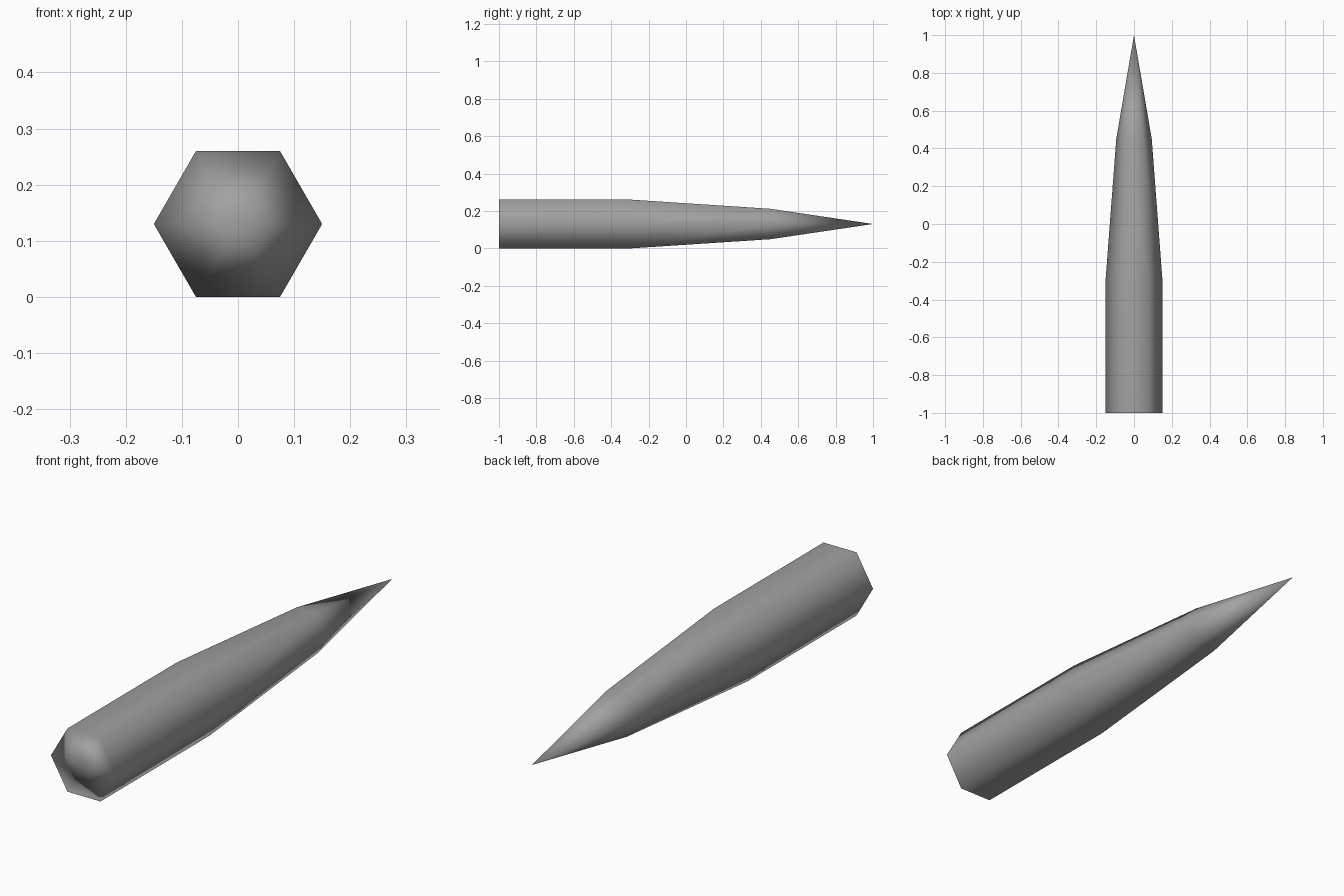
import bpy
import bmesh
from math import cos, sin, tau
from mathutils import Vector

if "Cube" in bpy.data.objects:
    bpy.data.objects.remove(bpy.data.objects["Cube"], do_unlink=True)

SIDES = 6
AXIS_Z = 0.13
# Rings from the flat base to the point: position, radius, forward lean of the normal
RINGS = [(-1.0, 0.15, 0.0), (-0.29, 0.15, 0.04), (0.45, 0.094, 0.12)]

# Plain grey metal
metal = bpy.data.materials.new("grey_metal")
metal.use_nodes = True
grey = (0.36, 0.36, 0.36, 1.0)
metal.diffuse_color = grey
metal.node_tree.nodes["Principled BSDF"].inputs["Base Color"].default_value = grey

bm = bmesh.new()
normals = []


def add_vert(x, y, z, normal):
    normals.append(Vector(normal).normalized())
    return bm.verts.new((x, y, z))


# Six-sided body rings
loops = []
for y, radius, lean in RINGS:
    ring = []
    for i in range(SIDES):
        c, s = cos(tau * i / SIDES), sin(tau * i / SIDES)
        ring.append(add_vert(radius * c, y, AXIS_Z + radius * s, (c, lean, s)))
    loops.append(ring)
base = add_vert(0, -1, AXIS_Z, (0, -1, 0))
tip = add_vert(0, 1, AXIS_Z, (0, 1, 0))

# Base fan, tapering walls and pointed nose
for i in range(SIDES):
    j = (i + 1) % SIDES
    bm.faces.new((base, loops[0][i], loops[0][j]))
    for a, b in zip(loops, loops[1:]):
        bm.faces.new((a[i], b[i], b[j], a[j]))
    bm.faces.new((loops[-1][i], tip, loops[-1][j]))

bmesh.ops.recalc_face_normals(bm, faces=bm.faces)
for face in bm.faces:
    face.smooth = True

mesh = bpy.data.meshes.new("pointed_body")
bm.to_mesh(mesh)
bm.free()
mesh.materials.append(metal)
# Rounded shading over the whole body
mesh.normals_split_custom_set_from_vertices(normals)

body = bpy.data.objects.new("pointed_body", mesh)
bpy.context.collection.objects.link(body)
